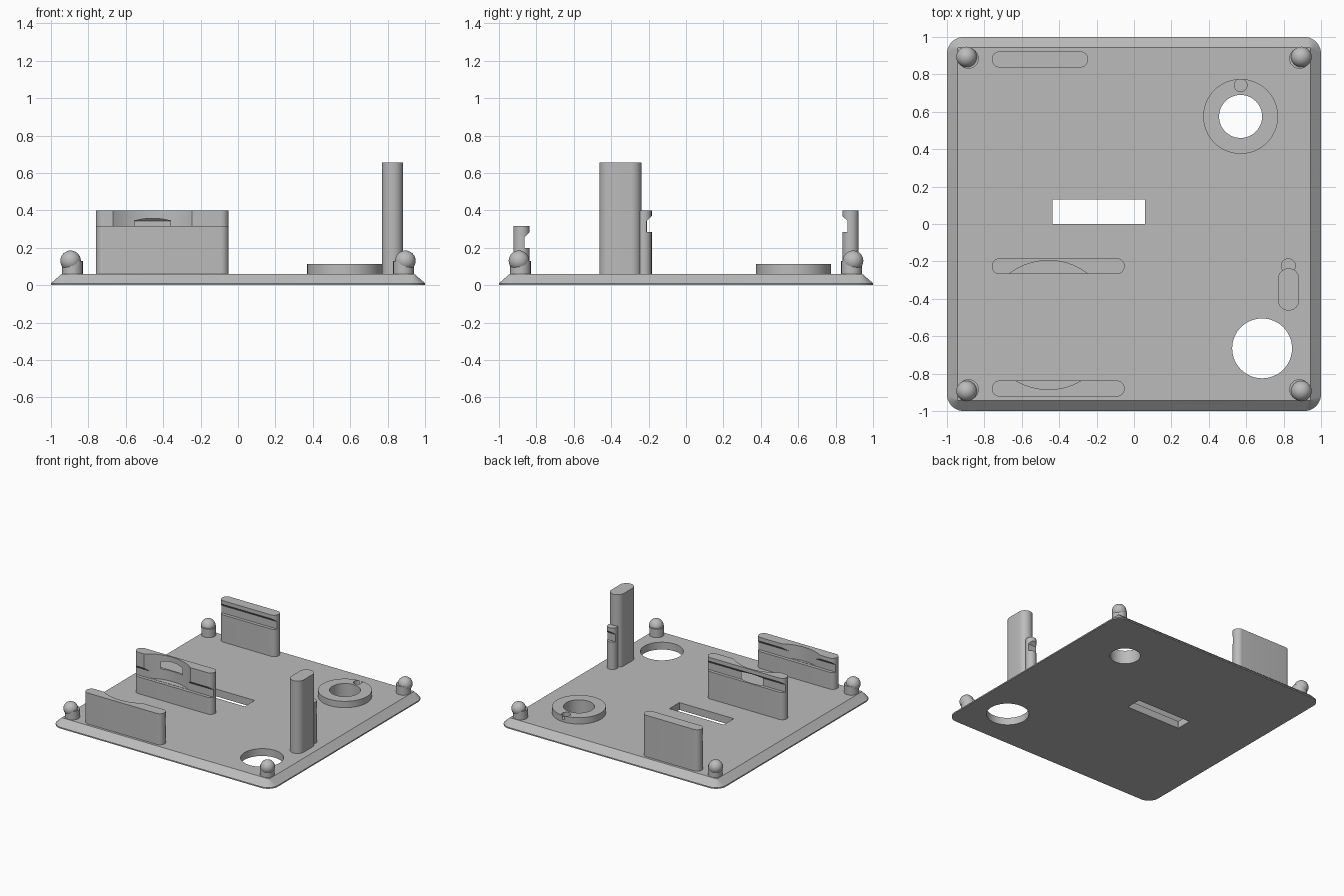
import bpy, bmesh, math
from mathutils import Vector

if "Cube" in bpy.data.objects:
    bpy.data.objects.remove(bpy.data.objects["Cube"], do_unlink=True)

grey = bpy.data.materials.new("light_grey")
grey.use_nodes = True
colour = (0.5, 0.5, 0.5, 1)
grey.diffuse_color = colour
grey.node_tree.nodes["Principled BSDF"].inputs["Base Color"].default_value = colour

BASE = 0.06     # top of the plate
SINK = 0.05     # how deep raised parts start inside the plate


def loft(name, loops):
    """Closed solid through a stack of equally long point loops."""
    bm = bmesh.new()
    rings = [[bm.verts.new(p) for p in loop] for loop in loops]
    n = len(rings[0])
    for a, b in zip(rings, rings[1:]):
        for i in range(n):
            j = (i + 1) % n
            bm.faces.new((a[i], a[j], b[j], b[i]))
    bm.faces.new(rings[0][::-1])
    bm.faces.new(rings[-1])
    bmesh.ops.recalc_face_normals(bm, faces=bm.faces)
    mesh = bpy.data.meshes.new(name)
    bm.to_mesh(mesh)
    bm.free()
    mesh.materials.append(grey)
    obj = bpy.data.objects.new(name, mesh)
    bpy.context.collection.objects.link(obj)
    return obj


def rounded(x0, x1, y0, y1, r, z, steps=10):
    """Rounded rectangle loop at height z."""
    pts = []
    corners = [(x1 - r, y1 - r), (x0 + r, y1 - r), (x0 + r, y0 + r), (x1 - r, y0 + r)]
    for k, (cx, cy) in enumerate(corners):
        for s in range(steps + 1):
            a = math.pi / 2 * (k + s / steps)
            pts.append((cx + r * math.cos(a), cy + r * math.sin(a), z))
    return pts


def circle(x, y, r, z, n=64):
    return [(x + r * math.cos(2 * math.pi * i / n),
             y + r * math.sin(2 * math.pi * i / n), z) for i in range(n)]


def cylinder(name, x, y, r, z0, z1):
    return loft(name, [circle(x, y, r, z0), circle(x, y, r, z1)])


def slab(name, x0, x1, y0, y1, z1):
    """Upright wall with fully rounded ends."""
    r = min(x1 - x0, y1 - y0) / 2 - 0.0005
    return loft(name, [rounded(x0, x1, y0, y1, r, z) for z in (SINK, z1)])


def groove(y, side, z):
    """Cutter for a board slot: flat floor, sloped ceiling, open towards side."""
    d, out = y - side * 0.026, y + side * 0.05
    prof = [(out, z), (d, z), (d, z + 0.06), (y, z + 0.085), (out, z + 0.085)]
    return loft("groove_cutter", [[(x, p, q) for p, q in prof] for x in (-0.95, 0.95)])


def cut(obj, *cutters):
    for c in cutters:
        mod = obj.modifiers.new("cut", 'BOOLEAN')
        mod.operation = 'DIFFERENCE'
        mod.solver = 'EXACT'
        mod.object = c
    deps = bpy.context.evaluated_depsgraph_get()
    mesh = bpy.data.meshes.new_from_object(obj.evaluated_get(deps))
    obj.modifiers.clear()
    obj.data = mesh
    for c in cutters:
        bpy.data.objects.remove(c, do_unlink=True)


parts = []

# Base plate: thin rim, then a bevel up to a square top
plate = loft("base_plate", [rounded(-1, 1, -1, 1, 0.09, 0),
                            rounded(-1, 1, -1, 1, 0.09, 0.01),
                            rounded(-0.943, 0.943, -0.943, 0.943, 0.004, BASE)])
cut(plate,
    cylinder("ring_hole", 0.57, 0.575, 0.115, -0.1, 0.3),
    cylinder("round_hole", 0.685, -0.665, 0.16, -0.1, 0.3),
    loft("slot_hole", [rounded(-0.435, 0.06, 0, 0.13, 0.001, z, 1) for z in (-0.1, 0.3)]))
parts.append(plate)

# Raised ring with a small blind hole
ring = cylinder("raised_ring", 0.57, 0.575, 0.2, SINK, 0.112)
cut(ring,
    cylinder("ring_hole", 0.57, 0.575, 0.115, -0.1, 0.3),
    cylinder("pin_hole", 0.57, 0.742, 0.034, 0.08, 0.3))
parts.append(ring)


# Board holder walls, with a round clearance between front and middle
def clearance():
    return cylinder("clearance_cutter", -0.457, -0.54, 0.345, 0.2, 0.6)


front_wall = slab("front_wall", -0.76, -0.05, -0.923, -0.837, 0.315)
cut(front_wall, groove(-0.837, 1, 0.198), clearance())
middle_wall = slab("middle_wall", -0.76, -0.05, -0.268, -0.183, 0.4)
cut(middle_wall, groove(-0.268, -1, 0.198), groove(-0.183, 1, 0.284), clearance())
back_wall = slab("back_wall", -0.76, -0.245, 0.837, 0.923, 0.4)
cut(back_wall, groove(0.837, -1, 0.284))
parts += [front_wall, middle_wall, back_wall]

# Tall pillar and the grooved clip post beside it
parts.append(slab("tall_pillar", 0.77, 0.883, -0.463, -0.237, 0.655))
clip = cylinder("clip_post", 0.825, -0.224, 0.04, SINK, 0.4)
cut(clip, groove(-0.184, 1, 0.284))
parts.append(clip)

# Corner pegs with ball heads set slightly outward
for sx, side in ((-1, "right"), (1, "left")):
    for sy, end in ((-1, "front"), (1, "back")):
        parts.append(cylinder(f"{end}_{side}_peg", sx * 0.885, sy * 0.885, 0.055, SINK, 0.13))
        bpy.ops.mesh.primitive_uv_sphere_add(segments=32, ring_count=16, radius=0.055,
                                             location=Vector((sx * 0.895, sy * 0.893, 0.13)))
        ball = bpy.context.object
        ball.name = f"{end}_{side}_ball"
        ball.data.materials.append(grey)
        parts.append(ball)

# Smooth the curves, keep the edges crisp
bpy.ops.object.select_all(action='DESELECT')
for p in parts:
    p.select_set(True)
bpy.context.view_layer.objects.active = plate
bpy.ops.object.shade_smooth_by_angle(angle=math.radians(30))
